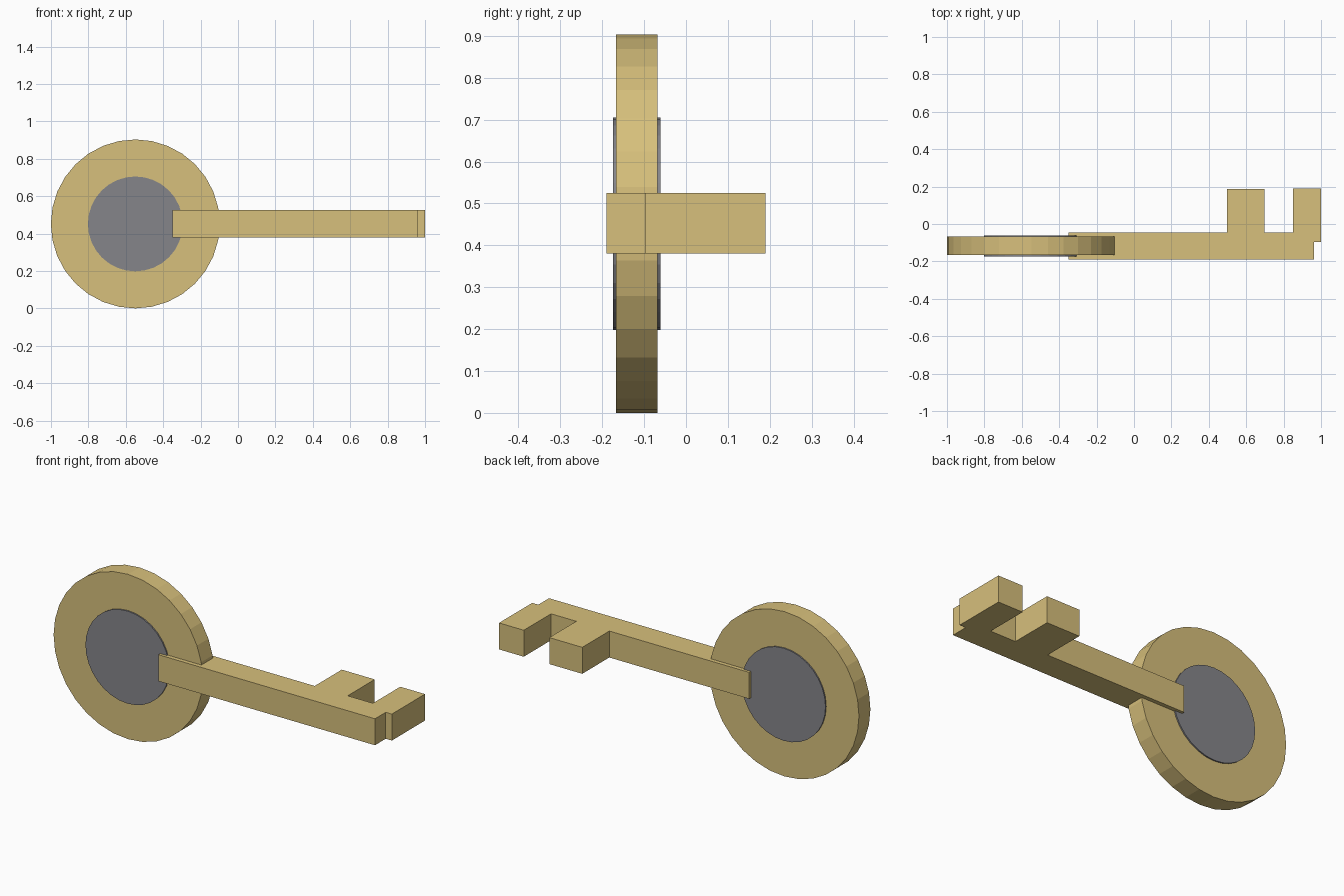
import bpy, bmesh, math

cube = bpy.data.objects.get("Cube")
if cube:
    bpy.data.objects.remove(cube, do_unlink=True)


def make_material(name, color):
    mat = bpy.data.materials.new(name)
    mat.use_nodes = True
    mat.diffuse_color = color
    mat.node_tree.nodes["Principled BSDF"].inputs["Base Color"].default_value = color
    return mat


gold = make_material("pale gold", (0.68, 0.525, 0.20, 1))
grey = make_material("steel grey", (0.235, 0.235, 0.255, 1))

BOW_X, BOW_Y, BOW_Z = -0.549, -0.1175, 0.4515


def add_disc(name, radius, depth, mat):
    bpy.ops.mesh.primitive_cylinder_add(
        vertices=32, radius=radius, depth=depth,
        location=(BOW_X, BOW_Y, BOW_Z), rotation=(math.pi / 2, 0, 0))
    obj = bpy.context.object
    obj.name = name
    obj.data.materials.append(mat)


def add_extrusion(name, outline, bottom, top, mat):
    bm = bmesh.new()
    face = bm.faces.new([bm.verts.new((x, y, bottom)) for x, y in outline])
    result = bmesh.ops.extrude_face_region(bm, geom=[face])
    verts = [v for v in result["geom"] if isinstance(v, bmesh.types.BMVert)]
    bmesh.ops.translate(bm, verts=verts, vec=(0, 0, top - bottom))
    bmesh.ops.recalc_face_normals(bm, faces=bm.faces)
    mesh = bpy.data.meshes.new(name)
    bm.to_mesh(mesh)
    bm.free()
    mesh.materials.append(mat)
    bpy.context.collection.objects.link(bpy.data.objects.new(name, mesh))


# Round handle with a slightly raised inlay on both sides
add_disc("handle_disc", 0.4515, 0.099, gold)
add_disc("handle_inlay", 0.2535, 0.113, grey)

# Shaft with two square teeth, the last one overhanging the tip
front, back, tooth = -0.19, -0.046, 0.188
outline = [
    (-0.35, front), (0.963, front), (0.963, -0.097), (1.0, -0.097),
    (1.0, tooth + 0.002), (0.85, tooth + 0.002), (0.85, back),
    (0.697, back), (0.697, tooth), (0.497, tooth), (0.497, back),
    (-0.35, back),
]
add_extrusion("shaft_with_teeth", outline, 0.38, 0.525, gold)
